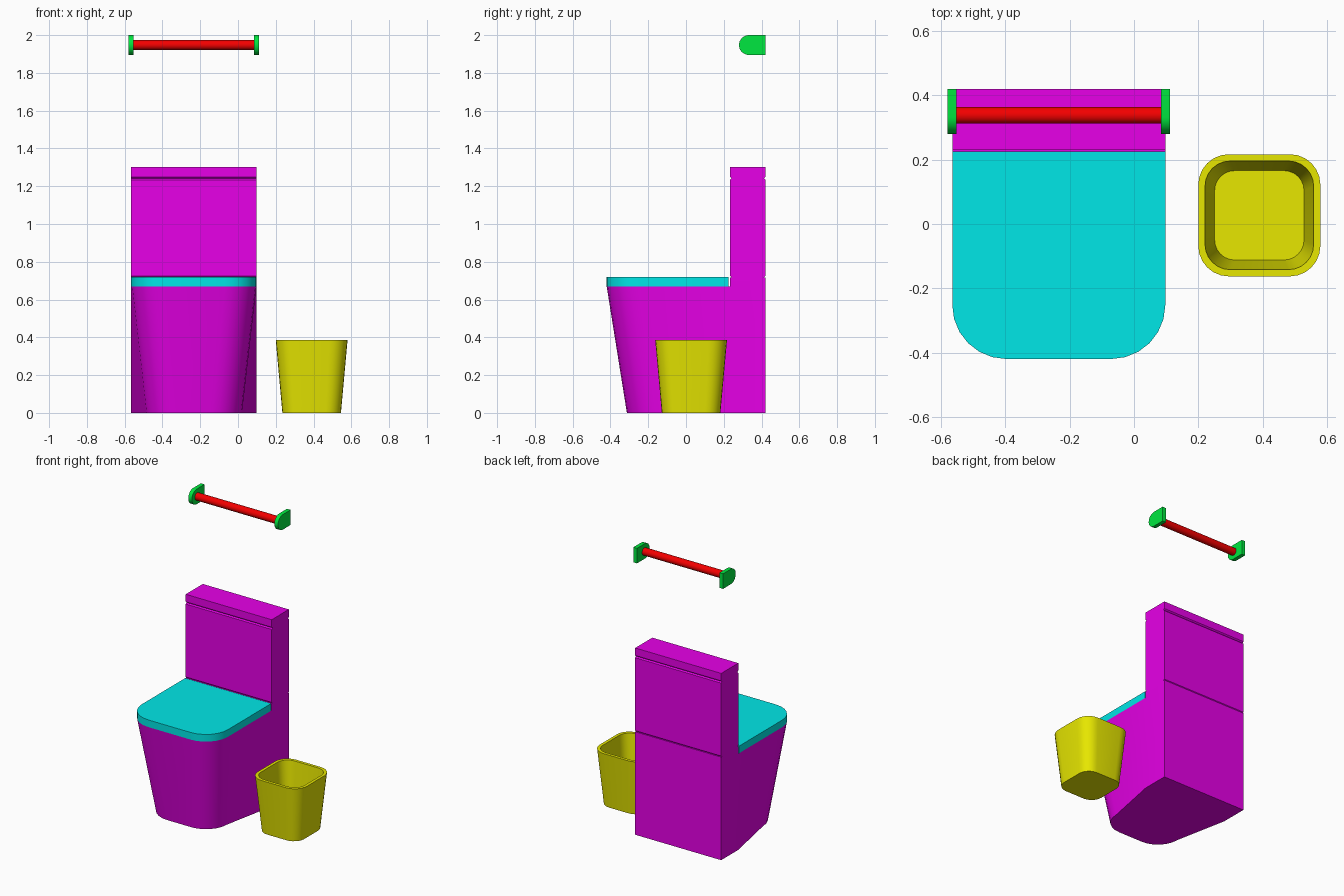
import bpy, bmesh, math

if "Cube" in bpy.data.objects:
    bpy.data.objects.remove(bpy.data.objects["Cube"])

CX = -0.234          # centre line of the toilet and rail
HW = 0.3315          # half width of the toilet
BACK = 0.42


def material(name, rgb):
    m = bpy.data.materials.new(name)
    m.diffuse_color = (*rgb, 1)
    m.use_nodes = True
    m.node_tree.nodes["Principled BSDF"].inputs["Base Color"].default_value = m.diffuse_color
    return m


MAGENTA = material("magenta", (0.8, 0.0, 0.8))
CYAN = material("cyan", (0.0, 0.8, 0.8))
YELLOW = material("yellow", (0.8, 0.8, 0.0))
GREEN = material("green", (0.0, 0.8, 0.05))
RED = material("red", (0.9, 0.0, 0.0))


def finish(bm, name, mat, loc=(0, 0, 0)):
    bmesh.ops.recalc_face_normals(bm, faces=bm.faces)
    me = bpy.data.meshes.new(name)
    bm.to_mesh(me)
    bm.free()
    me.materials.append(mat)
    ob = bpy.data.objects.new(name, me)
    ob.location = loc
    bpy.context.collection.objects.link(ob)
    bpy.ops.object.select_all(action='DESELECT')
    ob.select_set(True)
    bpy.context.view_layer.objects.active = ob
    bpy.ops.object.shade_smooth_by_angle(angle=math.radians(30))
    return ob


def loft(bm, rings):
    """Bridge equal-length closed rings of 3D points; returns the vertex rings."""
    vr = [[bm.verts.new(p) for p in r] for r in rings]
    n = len(vr[0])
    for a, b in zip(vr, vr[1:]):
        for i in range(n):
            j = (i + 1) % n
            bm.faces.new((a[i], a[j], b[j], b[i]))
    return vr


def prism(name, mat, rings, loc=(0, 0, 0)):
    bm = bmesh.new()
    vr = loft(bm, rings)
    bm.faces.new(vr[0])
    bm.faces.new(vr[-1])
    return finish(bm, name, mat, loc)


def arc(cx, cy, r, a0, a1, n):
    return [(cx + r * math.cos(math.radians(a0 + (a1 - a0) * i / n)),
             cy + r * math.sin(math.radians(a0 + (a1 - a0) * i / n))) for i in range(n + 1)]


def front_curve(hw, front, r):
    """Rounded front edge, left to right."""
    return (arc(-hw + r, front + r, r, 180, 270, 6)
            + arc(hw - r, front + r, r, 270, 360, 6))


def at_z(pts, z):
    return [(x, y, z) for x, y in pts]


# Pedestal: tapered bowl with a full-width upright rear
STEP = 0.232
rear = [(HW, STEP), (HW, BACK), (-HW, BACK), (-HW, STEP)]
bm = bmesh.new()
low, top = loft(bm, [at_z(rear + front_curve(0.255, -0.313, 0.16), 0),
                     at_z(rear + front_curve(HW, -0.42, 0.168), 0.67)])
bm.faces.new(low)
bm.faces.new(top[3:] + top[:1])
step = bm.faces.new(top[:4])
ext = bmesh.ops.extrude_face_region(bm, geom=[step])
bmesh.ops.translate(bm, vec=(0, 0, 0.048),
                    verts=[v for v in ext["geom"] if isinstance(v, bmesh.types.BMVert)])
bmesh.ops.delete(bm, geom=[step], context='FACES_ONLY')
finish(bm, "pedestal", MAGENTA, (CX, 0, 0))

# Seat lid
seat = [(HW, 0.226), (-HW, 0.226)] + front_curve(HW, -0.42, 0.168)
prism("seat_lid", CYAN, [at_z(seat, 0.67), at_z(seat, 0.72)], (CX, 0, 0))


# Tank and its lid: side profiles with small chamfers forming the seams
def tank_part(name, z0, z1, c_top):
    c, f, b = 0.008, STEP, BACK
    prof = [(f + c, z0), (b - c, z0), (b, z0 + c)]
    if c_top:
        prof += [(b, z1 - c), (b - c, z1), (f + c, z1), (f, z1 - c)]
    else:
        prof += [(b, z1), (f, z1)]
    prof += [(f, z0 + c)]
    prism(name, MAGENTA, [[(s * HW, y, z) for y, z in prof] for s in (-1, 1)], (CX, 0, 0))


tank_part("tank", 0.718, 1.242, True)
tank_part("tank_lid", 1.242, 1.302, False)


# Waste bin: open rounded square, tapered
def rounded_square(h, r, z):
    pts = []
    for k, (sx, sy) in enumerate([(1, 1), (-1, 1), (-1, -1), (1, -1)]):
        pts += arc(sx * (h - r), sy * (h - r), r, 90 * k, 90 * k + 90, 6)
    return at_z(pts, z)


prism("waste_bin", YELLOW, [rounded_square(0.155, 0.08, 0),
                            rounded_square(0.19, 0.095, 0.385),
                            rounded_square(0.169, 0.078, 0.385),
                            rounded_square(0.139, 0.062, 0.03)], (0.39, 0.027, 0))

# Wall brackets: D-shaped plates at both ends of the rail
RZ = 1.9475
d_shape = arc(0.333, RZ, 0.0525, 90, 270, 16) + [(BACK, RZ - 0.0525), (BACK, RZ + 0.0525)]
for side, s in (("left", -1), ("right", 1)):
    prism("bracket_" + side, GREEN,
          [[(s * x, y, z) for y, z in d_shape] for x in (0.318, 0.346)], (CX, 0, 0))

# Rail
circle = arc(0.338, RZ, 0.026, 0, 360, 24)[:-1]
prism("rail", RED, [[(x, y, z) for y, z in circle] for x in (-0.32, 0.32)], (CX, 0, 0))
